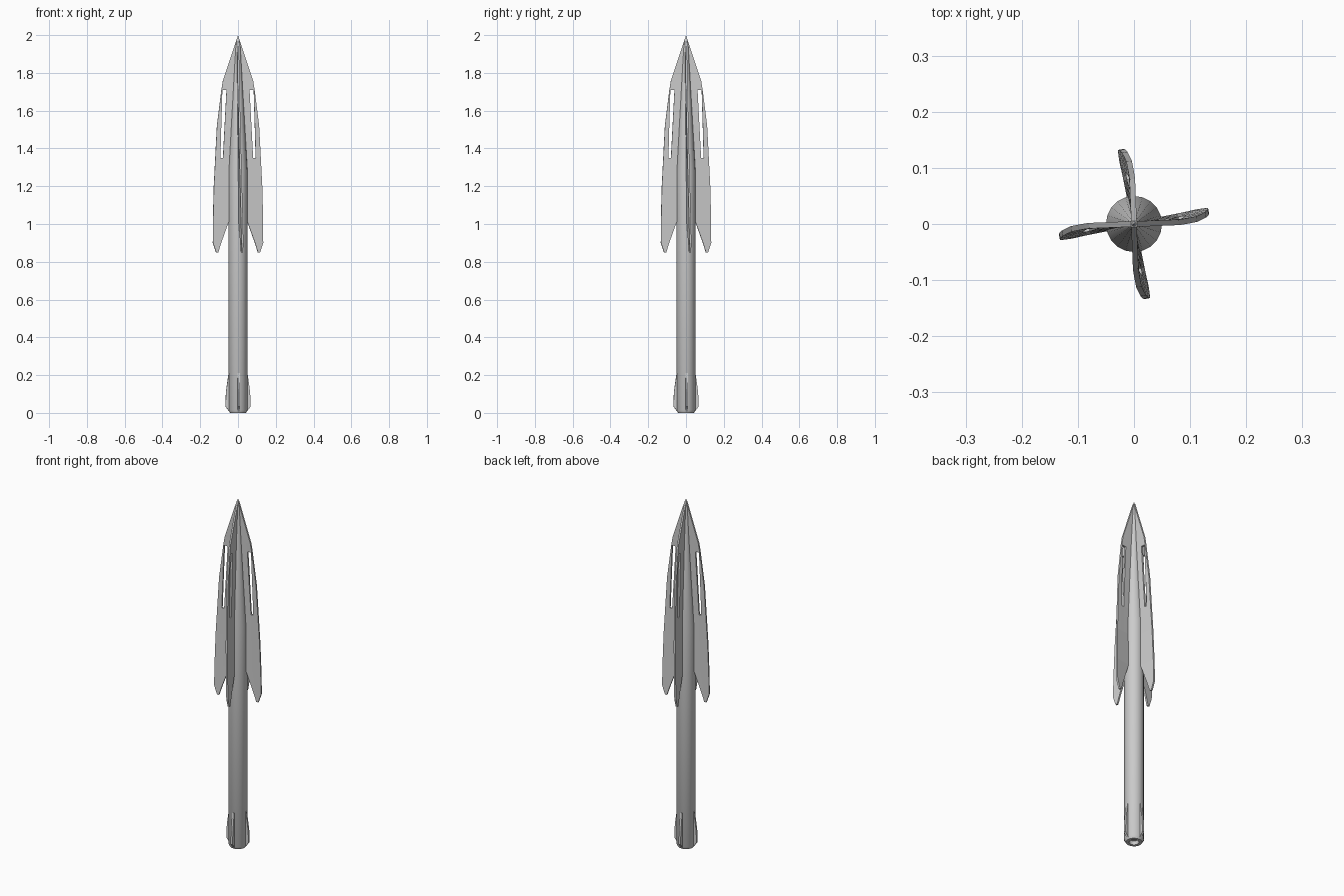
import bpy, bmesh
from math import radians, sin, cos, pi

if "Cube" in bpy.data.objects:
    bpy.data.objects.remove(bpy.data.objects["Cube"])


def finish(name, verts, faces, thickness=0.0, smooth=False):
    mesh = bpy.data.meshes.new(name)
    bm = bmesh.new()
    vs = [bm.verts.new(v) for v in verts]
    for f in faces:
        bm.faces.new([vs[i] for i in f])
    bmesh.ops.remove_doubles(bm, verts=bm.verts, dist=1e-5)
    # drop loose points left inside skipped cells
    bmesh.ops.delete(bm, geom=[v for v in bm.verts if not v.link_faces], context='VERTS')
    bmesh.ops.recalc_face_normals(bm, faces=bm.faces)
    bm.to_mesh(mesh)
    bm.free()
    obj = bpy.data.objects.new(name, mesh)
    bpy.context.collection.objects.link(obj)
    if thickness:
        mod = obj.modifiers.new("thickness", 'SOLIDIFY')
        mod.thickness = thickness
        mod.offset = 0
    if smooth:
        bpy.ops.object.select_all(action='DESELECT')
        obj.select_set(True)
        bpy.context.view_layer.objects.active = obj
        bpy.ops.object.shade_smooth_by_angle(angle=radians(30))
    return obj


def lathe(name, profile, sides):
    verts = [(r * cos(2 * pi * k / sides), r * sin(2 * pi * k / sides), z)
             for r, z in profile for k in range(sides)]
    faces = [(i * sides + k, i * sides + (k + 1) % sides,
              (i + 1) * sides + (k + 1) % sides, (i + 1) * sides + k)
             for i in range(len(profile) - 1) for k in range(sides)]
    # pole rows are collapsed by making them single points afterwards
    return finish(name, verts, faces, smooth=True)


# Shaft with recessed butt, tapering into the pointed core
lathe("shaft", [(0.0002, 0.02), (0.022, 0.02), (0.026, 0), (0.042, 0), (0.05, 0.015),
                (0.05, 1.28), (0.012, 1.955), (0.0002, 2.0)], 20)

# Blade rows: height, then radii of inner edge, slot inside, slot outside, outer edge
BLADE = [
    (1.985, 0.000, 0.002, 0.004, 0.005),
    (1.76, 0.005, 0.055, 0.070, 0.080),
    (1.71, 0.010, 0.061, 0.083, 0.088),
    (1.52, 0.020, 0.071, 0.089, 0.112),
    (1.35, 0.030, 0.080, 0.094, 0.121),
    (1.20, 0.040, 0.082, 0.105, 0.129),
    (1.02, 0.047, 0.085, 0.110, 0.134),
    (0.90, 0.091, 0.105, 0.120, 0.135),
    (0.85, 0.107, 0.110, 0.114, 0.118),
]
SLOT_ROWS = (2, 3)


def twist(z):
    return radians(10.2) * (2 - z) / 1.1


for n in range(4):
    turn = n * pi / 2

    # Twisted slotted blade
    verts = []
    for z, *radii in BLADE:
        a = turn + twist(z)
        verts += [(r * cos(a), r * sin(a), z) for r in radii]
    faces = [(i * 4 + c, i * 4 + c + 1, i * 4 + c + 5, i * 4 + c + 4)
             for i in range(len(BLADE) - 1) for c in range(3)
             if not (c == 1 and i in SLOT_ROWS)]
    finish(f"blade_{n + 1}", verts, faces, thickness=0.01)

    # Small tail fin
    outline = [(0.04, 0.21), (0.05, 0.21), (0.064, 0.11), (0.067, 0.035),
               (0.047, 0.008), (0.04, 0.015)]
    a = turn + radians(5)
    finish(f"tail_fin_{n + 1}", [(r * cos(a), r * sin(a), z) for r, z in outline],
           [tuple(range(len(outline)))], thickness=0.012)
